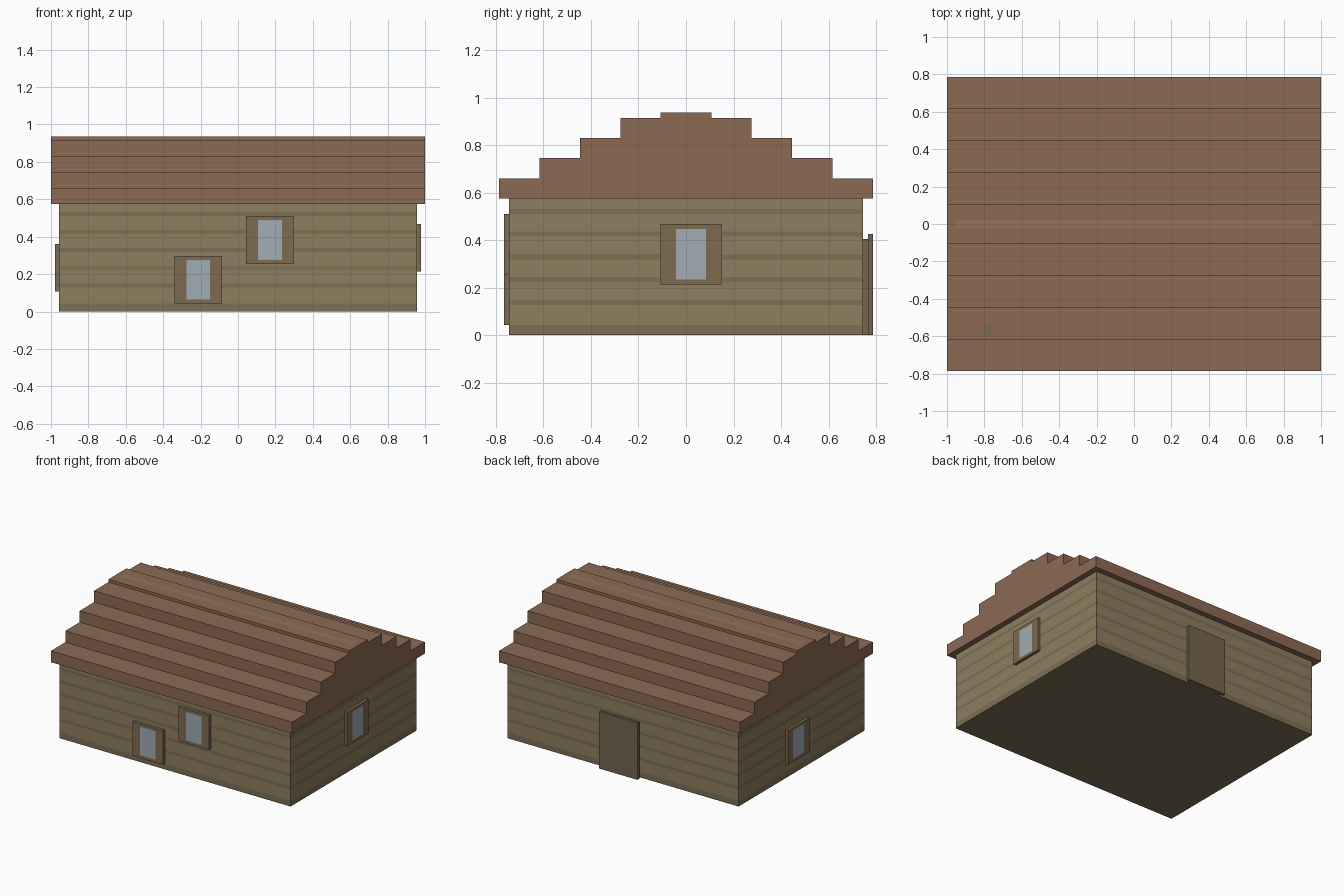
import bpy, bmesh
from mathutils import Vector

if "Cube" in bpy.data.objects:
    bpy.data.objects.remove(bpy.data.objects["Cube"])

U = 2 / 94  # the house sits on a regular grid of this size


def lin(c):
    return c / 12.92 if c <= 0.04045 else ((c + 0.055) / 1.055) ** 2.4


def material(name, hexa):
    m = bpy.data.materials.new(name)
    m.diffuse_color = [lin(int(hexa[i:i + 2], 16) / 255) for i in (0, 2, 4)] + [1]
    m.use_nodes = True
    m.node_tree.nodes["Principled BSDF"].inputs["Base Color"].default_value = m.diffuse_color
    return m


SIDING = material("siding", "8d7e5f")
SIDING_DARK = material("siding_shadow", "7d7055")
TIMBER = material("timber", "7f6b4f")
DOOR = material("door_wood", "75654d")
GLASS = material("glass", "a0acb4")
ROOF = material("roof_tiles", "8c6a54")
RIDGE = material("ridge_tiles", "97735b")
MOSS = material("moss", "7a6b4f")


def finish(bm, name, mats):
    bmesh.ops.recalc_face_normals(bm, faces=bm.faces)
    me = bpy.data.meshes.new(name)
    bm.to_mesh(me)
    bm.free()
    for m in mats:
        me.materials.append(m)
    ob = bpy.data.objects.new(name, me)
    bpy.context.collection.objects.link(ob)
    return ob


def box_mesh(lo, hi):
    bm = bmesh.new()
    bmesh.ops.create_cube(bm, size=1)
    for v in bm.verts:
        v.co = [(a + b) / 2 * U + c * (b - a) * U for a, b, c in zip(lo, hi, v.co)]
    return bm


def paint(bm, lo, hi, index, normal=None):
    """Cut the surface along a box (None = open side) and colour the faces inside."""
    for axis in range(3):
        for bound in (lo[axis], hi[axis]):
            if bound is not None:
                n = Vector((0, 0, 0))
                n[axis] = 1
                bmesh.ops.bisect_plane(bm, geom=bm.verts[:] + bm.edges[:] + bm.faces[:],
                                       plane_co=n * bound * U, plane_no=n)
    bm.normal_update()
    for f in bm.faces:
        c = f.calc_center_median() / U
        inside = all((a is None or c[i] > a) and (b is None or c[i] < b)
                     for i, (a, b) in enumerate(zip(lo, hi)))
        if inside and (normal is None or f.normal.dot(Vector(normal)) > 0.9):
            f.material_index = index


# Walls with horizontal siding bands
bm = box_mesh((-45, -35, 0), (45, 35, 27))
for z0, z1 in ((0, 2), (6, 7), (10.5, 11.5), (15, 16), (19.5, 20.5), (24, 25)):
    paint(bm, (None, None, z0 or None), (None, None, z1), 1)
finish(bm, "walls", (SIDING, SIDING_DARK))

# Stepped roof, extruded along x
half = [(37, 27), (37, 31), (29, 31), (29, 35), (21, 35), (21, 39),
        (13, 39), (13, 43), (5, 43), (5, 44)]
profile = half + [(-y, z) for y, z in reversed(half)]
bm = bmesh.new()
face = bm.faces.new([bm.verts.new((-47 * U, y * U, z * U)) for y, z in profile])
new = bmesh.ops.extrude_face_region(bm, geom=[face])["geom"]
bmesh.ops.translate(bm, vec=(94 * U, 0, 0),
                    verts=[g for g in new if isinstance(g, bmesh.types.BMVert)])
bmesh.ops.recalc_face_normals(bm, faces=bm.faces)
paint(bm, (-45, -1, 43.5), (45, 1, None), 1, (0, 0, 1))
paint(bm, (-38, -28, 33), (-35.5, -25.5, 37), 2, (0, 0, 1))
finish(bm, "stepped_roof", (ROOF, RIDGE, MOSS))


# Windows: shallow timber blocks with a flush pane
def window(name, side, along, z):
    """side is the outward direction; along and z give the window centre."""
    a = 0 if side[1] else 1
    o = 1 - a
    s = side[o]
    wall = (45, 35)[o]
    lo, hi = [0, 0, z - 6], [0, 0, z + 6]
    lo[a], hi[a] = along - 6, along + 6
    lo[o], hi[o] = sorted((s * wall, s * (wall + 1)))
    bm = box_mesh(lo, hi)
    plo, phi = [None, None, z - 5], [None, None, z + 5]
    plo[a], phi[a] = along - 3, along + 3
    paint(bm, plo, phi, 1, (side[0], side[1], 0))
    finish(bm, name, (TIMBER, GLASS))


window("front_window_low", (0, -1), -10, 8)
window("front_window_high", (0, -1), 8, 18)
window("right_window", (1, 0), 1, 16)
window("left_window", (-1, 0), 3, 11)

# Door: a smaller backing slab behind the door leaf
finish(box_mesh((-6, 35, 0), (7, 36, 19)), "door_backing", (DOOR,))
finish(box_mesh((-7, 36, 0), (8, 37, 20)), "door_leaf", (DOOR,))
